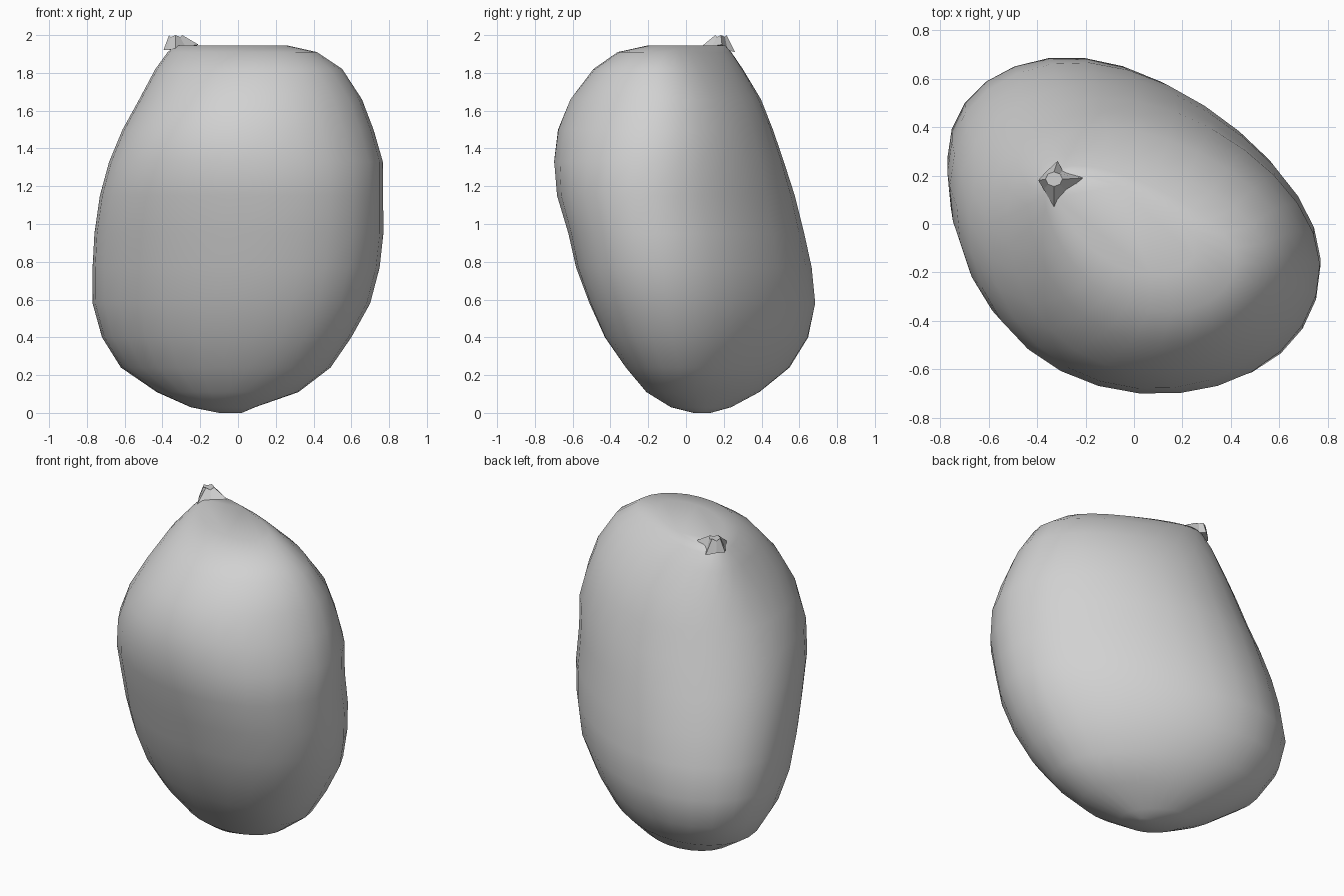
import bpy, bmesh, math

cube = bpy.data.objects.get("Cube")
if cube:
    bpy.data.objects.remove(cube, do_unlink=True)

GREY = (0.64, 0.64, 0.64, 1)
grey = bpy.data.materials.new("plain_grey")
grey.use_nodes = True
grey.diffuse_color = GREY
grey.node_tree.nodes["Principled BSDF"].inputs["Base Color"].default_value = GREY


def loft(name, rings, smooth):
    """Skin a stack of equal-length rings and cap both ends."""
    bm = bmesh.new()
    loops = [[bm.verts.new(p) for p in ring] for ring in rings]
    count = len(loops[0])
    for low, high in zip(loops, loops[1:]):
        for i in range(count):
            j = (i + 1) % count
            bm.faces.new((low[i], low[j], high[j], high[i]))
    bm.faces.new(loops[0][::-1])
    bm.faces.new(loops[-1])
    bmesh.ops.recalc_face_normals(bm, faces=bm.faces)
    for face in bm.faces:
        face.smooth = smooth
    mesh = bpy.data.meshes.new(name)
    bm.to_mesh(mesh)
    bm.free()
    mesh.materials.append(grey)
    obj = bpy.data.objects.new(name, mesh)
    bpy.context.collection.objects.link(obj)
    return obj


# Fruit body: height, x limits, y limits and diagonal slant of each oval section
PROFILE = [
    (0, -.10, .02, .04, .13, .3),
    (.03, -.25, .09, -.08, .24, .3),
    (.11, -.43, .32, -.21, .39, .33),
    (.24, -.62, .49, -.32, .55, .35),
    (.40, -.72, .60, -.43, .65, .33),
    (.58, -.77, .70, -.51, .69, .3),
    (.77, -.77, .75, -.58, .67, .27),
    (.95, -.76, .77, -.62, .63, .24),
    (1.15, -.73, .77, -.68, .58, .2),
    (1.33, -.69, .76, -.69, .53, .15),
    (1.5, -.63, .70, -.66, .48, .14),
    (1.66, -.55, .63, -.59, .42, .17),
    (1.82, -.47, .52, -.47, .32, .3),
    (1.91, -.40, .39, -.35, .25, .47),
    (1.945, -.35, .24, -.2, .21, .6),
]
SIDES = 28


def section(z, x0, x1, y0, y1, slant):
    cx, cy = (x0 + x1) / 2, (y0 + y1) / 2
    hx, hy = (x1 - x0) / 2, (y1 - y0) / 2
    taper = .3 * max(0, (z - 1.2) / .75)
    ring = []
    for i in range(SIDES):
        a = math.tau * i / SIDES
        x, y = hx * math.cos(a), hy * math.sin(a - math.asin(slant))
        # Along and across the broad diagonal: narrow the stem end, flatten one cheek
        along, across = (x - y) / 2, (x + y) / 2
        reach = 2 * along / (hx + hy)
        middle = max(0, 1 - (reach / .66) ** 2)
        across *= 1 + taper * reach
        across *= 1 - .07 * middle if across > 0 else 1 + .05 * middle
        ring.append((cx + across + along, cy + across - along, z))
    return ring


loft("fruit_body", [section(*row) for row in PROFILE], True)

# Stem stub: four-pointed foot rising to a small flat top; each tip has the
# radius of the notch that follows it
TIPS = [((-.21, .19, 1.95), .05), ((-.315, .26, 1.91), .045),
        ((-.395, .18, 1.92), .06), ((-.33, .07, 1.93), .085)]
MID_X, MID_Y = -.33, .185
foot, top = [], []
for i, (tip, notch) in enumerate(TIPS):
    a = math.tau * i / len(TIPS)
    diagonal = a + math.pi / 4
    foot.append(tip)
    foot.append((MID_X + notch * math.cos(diagonal),
                 MID_Y + notch * math.sin(diagonal), 1.92))
    for turn, height in ((a, 2), (diagonal, 1.99)):
        top.append((MID_X + .035 * math.cos(turn),
                    MID_Y + .03 * math.sin(turn), height))
loft("stem_stub", [foot, top], False)
